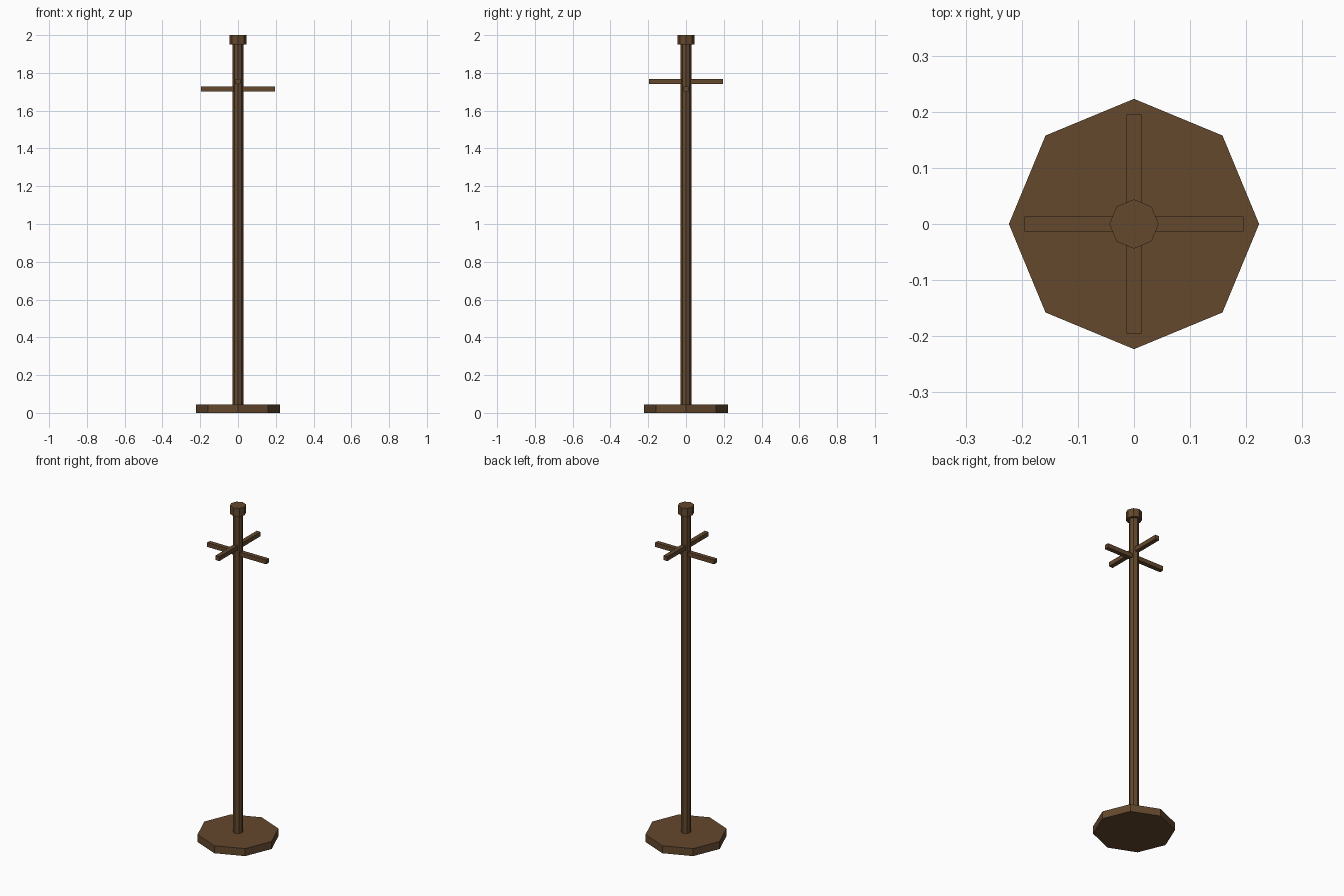
import bpy, math

if "Cube" in bpy.data.objects:
    bpy.data.objects.remove(bpy.data.objects["Cube"])

wood = bpy.data.materials.new("dark_brown_wood")
wood.diffuse_color = (0.127, 0.065, 0.027, 1)
wood.use_nodes = True
wood.node_tree.nodes["Principled BSDF"].inputs["Base Color"].default_value = wood.diffuse_color


def finish(name):
    ob = bpy.context.object
    ob.name = ob.data.name = name
    ob.data.materials.append(wood)
    return ob


def octagon(name, radius, z0, z1):
    """Eight-sided upright prism with corners on the x and y axes."""
    bpy.ops.mesh.primitive_cylinder_add(vertices=8, radius=radius, depth=z1 - z0,
                                        location=(0, 0, (z0 + z1) / 2))
    return finish(name)


def bar(name, z, angle):
    """Square peg running right through the pole."""
    bpy.ops.mesh.primitive_cube_add(size=1, location=(0, 0, z), rotation=(0, 0, angle))
    ob = finish(name)
    ob.scale = (0.39, 0.026, 0.026)


# Foot, pole and top cap
octagon("base", 0.223, 0, 0.045)
octagon("pole", 0.028, 0.045, 1.95)
octagon("top_cap", 0.044, 1.95, 2.0)

# Two crossed hanging pegs at slightly different heights
bar("lower_peg", 1.715, 0)
bar("upper_peg", 1.755, math.pi / 2)
